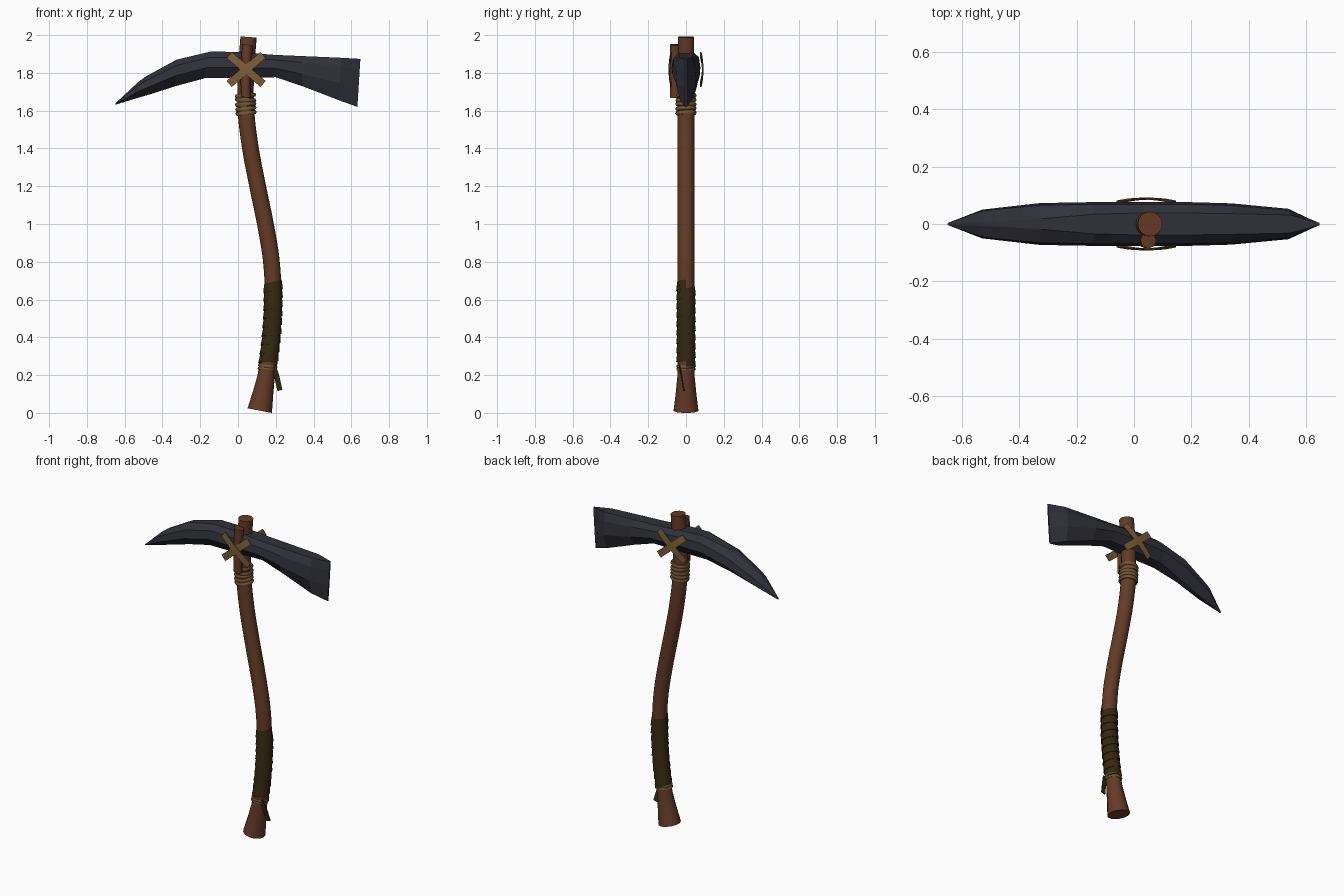
import bpy, math, random
from mathutils import Vector, Matrix

if "Cube" in bpy.data.objects:
    bpy.data.objects.remove(bpy.data.objects["Cube"])

random.seed(4)


def material(name, rgb):
    m = bpy.data.materials.new(name)
    m.diffuse_color = (*rgb, 1)
    m.use_nodes = True
    m.node_tree.nodes["Principled BSDF"].inputs["Base Color"].default_value = m.diffuse_color
    return m


WOOD = material("brown wood", (0.125, 0.043, 0.020))
STONE = material("dark stone", (0.030, 0.030, 0.043))
WRAP = material("dark leather", (0.034, 0.020, 0.005))
CORD = material("tan cord", (0.175, 0.095, 0.036))
STRAP = material("tan strap", (0.215, 0.115, 0.040))


def make(name, verts, faces, mat, smooth=None):
    me = bpy.data.meshes.new(name)
    me.from_pydata([tuple(v) for v in verts], [], faces)
    me.materials.append(mat)
    ob = bpy.data.objects.new(name, me)
    bpy.context.collection.objects.link(ob)
    bpy.ops.object.select_all(action='DESELECT')
    ob.select_set(True)
    bpy.context.view_layer.objects.active = ob
    bpy.ops.object.mode_set(mode='EDIT')
    bpy.ops.mesh.select_all(action='SELECT')
    bpy.ops.mesh.normals_make_consistent(inside=False)
    bpy.ops.object.mode_set(mode='OBJECT')
    if smooth:
        bpy.ops.object.shade_smooth_by_angle(angle=math.radians(smooth))
    return ob


def loft(name, rings, mat, smooth=None, closed=False):
    """Bridge equal rings; cap the ends, or join them when closed."""
    n, k = len(rings[0]), len(rings)
    verts = [v for r in rings for v in r]
    faces = [(i % k * n + j, i % k * n + (j + 1) % n,
              (i + 1) % k * n + (j + 1) % n, (i + 1) % k * n + j)
             for i in range(k if closed else k - 1) for j in range(n)]
    if not closed:
        faces += [tuple(range(n)), tuple(range((k - 1) * n, k * n))]
    return make(name, verts, faces, mat, smooth)


# Handle centre line: (z, x, radius)
LINE = [(0.012, 0.115, 0.066), (0.09, 0.130, 0.056), (0.20, 0.150, 0.045),
        (0.40, 0.176, 0.044), (0.60, 0.186, 0.044), (0.80, 0.177, 0.044),
        (1.00, 0.145, 0.044), (1.20, 0.104, 0.044), (1.40, 0.066, 0.044),
        (1.60, 0.042, 0.044), (1.80, 0.042, 0.043), (1.99, 0.056, 0.043)]


def at(z):
    """Smoothly interpolated centre, sideways axis and radius at height z."""
    i = max(0, min(len(LINE) - 2, sum(p[0] <= z for p in LINE) - 1))
    a, b = LINE[i], LINE[i + 1]
    t = (z - a[0]) / (b[0] - a[0])

    def slope(k):
        lo, hi = LINE[max(k - 1, 0)], LINE[min(k + 1, len(LINE) - 1)]
        return (hi[1] - lo[1]) / (hi[0] - lo[0])
    h = b[0] - a[0]
    x = ((2*t**3 - 3*t*t + 1) * a[1] + (t**3 - 2*t*t + t) * h * slope(i)
         + (3*t*t - 2*t**3) * b[1] + (t**3 - t*t) * h * slope(i + 1))
    s = slope(i) * (1 - t) + slope(i + 1) * t
    return Vector((x, 0, z)), Vector((1, 0, -s)).normalized(), a[2] + (b[2] - a[2]) * t


def around(z, angle, r):
    c, side, _ = at(z)
    return c + side * r * math.cos(angle) + Vector((0, r * math.sin(angle), 0))


def angles(n):
    return [2 * math.pi * j / n for j in range(n)]


# Wooden handle
heights = [0.012 + (1.99 - 0.012) * i / 44 for i in range(45)]
loft("handle", [[around(z, a, at(z)[2]) for a in angles(16)] for z in heights], WOOD, 40)

# Leather grip: overlapping helical band
turns, seg, z0, pitch = 9, 16, 0.235, 0.047
verts, faces = [], []
for i in range(turns * seg + 1):
    a = 2 * math.pi * i / seg
    z = z0 + pitch * i / seg
    verts += [around(z, a, 0.046), around(z, a, 0.052), around(z + pitch, a, 0.047)]
    if i:
        p, q = 3 * i - 3, 3 * i
        faces += [(p, q, q + 1, p + 1), (p + 1, q + 1, q + 2, p + 2)]
make("grip_wrap", verts, faces, WRAP, 35)


# Cord windings, each a slightly tilted ring
def cord(name, z, major, minor):
    tilt, phase = random.uniform(0.03, 0.10), random.uniform(0, 6.28)
    rings = []
    for a in angles(16):
        rings.append([around(z + minor * math.sin(b) + tilt * major * math.sin(a + phase),
                             a, major + minor * math.cos(b)) for b in angles(6)])
    loft(name, rings, CORD, 60, closed=True)


for i in range(5):
    cord(f"upper_cord_{i + 1}", 1.588 + 0.023 * i, 0.045, 0.012)
for i in range(2):
    cord(f"lower_cord_{i + 1}", 0.232 + 0.016 * i, 0.044, 0.008)

# Loose end of the grip leather
tail = [(0.188, 0.245), (0.205, 0.19), (0.222, 0.115)]
rings = []
for i, (x, z) in enumerate(tail):
    y = -0.035 + 0.012 * i
    rings.append([(x - 0.013, y - 0.003, z), (x + 0.013, y - 0.003, z + 0.008),
                  (x + 0.013, y + 0.003, z + 0.008), (x - 0.013, y + 0.003, z)])
loft("grip_tail", rings, WRAP)

# Stone head sections: x at top, x at bottom, top z, bottom z, half width, flat share
SECTIONS = [(-0.65, -0.648, 1.638, 1.632, 0.004, 0.3), (-0.53, -0.53, 1.75, 1.668, 0.05, 0.15),
            (-0.49, -0.47, 1.78, 1.685, 0.056, 0.15), (-0.325, -0.33, 1.87, 1.73, 0.073, 0.25),
            (-0.14, -0.175, 1.914, 1.772, 0.076, 0.45), (0.0, 0.0, 1.91, 1.775, 0.076, 0.5),
            (0.20, 0.20, 1.895, 1.777, 0.076, 0.5), (0.34, 0.34, 1.889, 1.73, 0.072, 0.5),
            (0.545, 0.535, 1.880, 1.655, 0.053, 0.6), (0.648, 0.632, 1.874, 1.62, 0.005, 0.8)]
rings = []
for xt, xb, zt, zb, w, f in SECTIONS:
    half = [(f * w, 1.0), (0.9 * w, 0.78), (w, 0.4), (f * w, 0.0)]
    outline = half + [(-y, t) for y, t in reversed(half)]
    rings.append([(xb + (xt - xb) * t, y, zb + (zt - zb) * t) for y, t in outline])
loft("stone_head", rings, STONE)

# Wooden splint wedged against the front of the head
rings = []
for z, x, r in [(1.67, 0.042, 0.026), (1.80, 0.040, 0.027), (1.95, 0.050, 0.028)]:
    rings.append([(x + r * math.cos(a), -0.058 + r * math.sin(a), z - 0.15 * r * math.cos(a))
                  for a in angles(8)])
loft("front_splint", rings, WOOD, 50)

# Crossed straps, bowed outwards, on both faces of the head
for face, sy in (("front", -1), ("back", 1)):
    for k, sx in enumerate((-1, 1)):
        d = Vector((sx * 0.76, 0, 0.65))
        p = Vector((-d.z, 0, d.x))
        rings = []
        for i in range(7):
            u = i / 3 - 1
            c = Vector((0.043, sy * (0.090 - 0.003 * k - 0.010 * u * u), 1.818)) + d * 0.118 * u
            n = Vector((0, 0.002, 0))
            rings.append([c + p * 0.021 + n, c - p * 0.021 + n, c - p * 0.021 - n, c + p * 0.021 - n])
        loft(f"{face}_strap_{k + 1}", rings, STRAP, 30)
